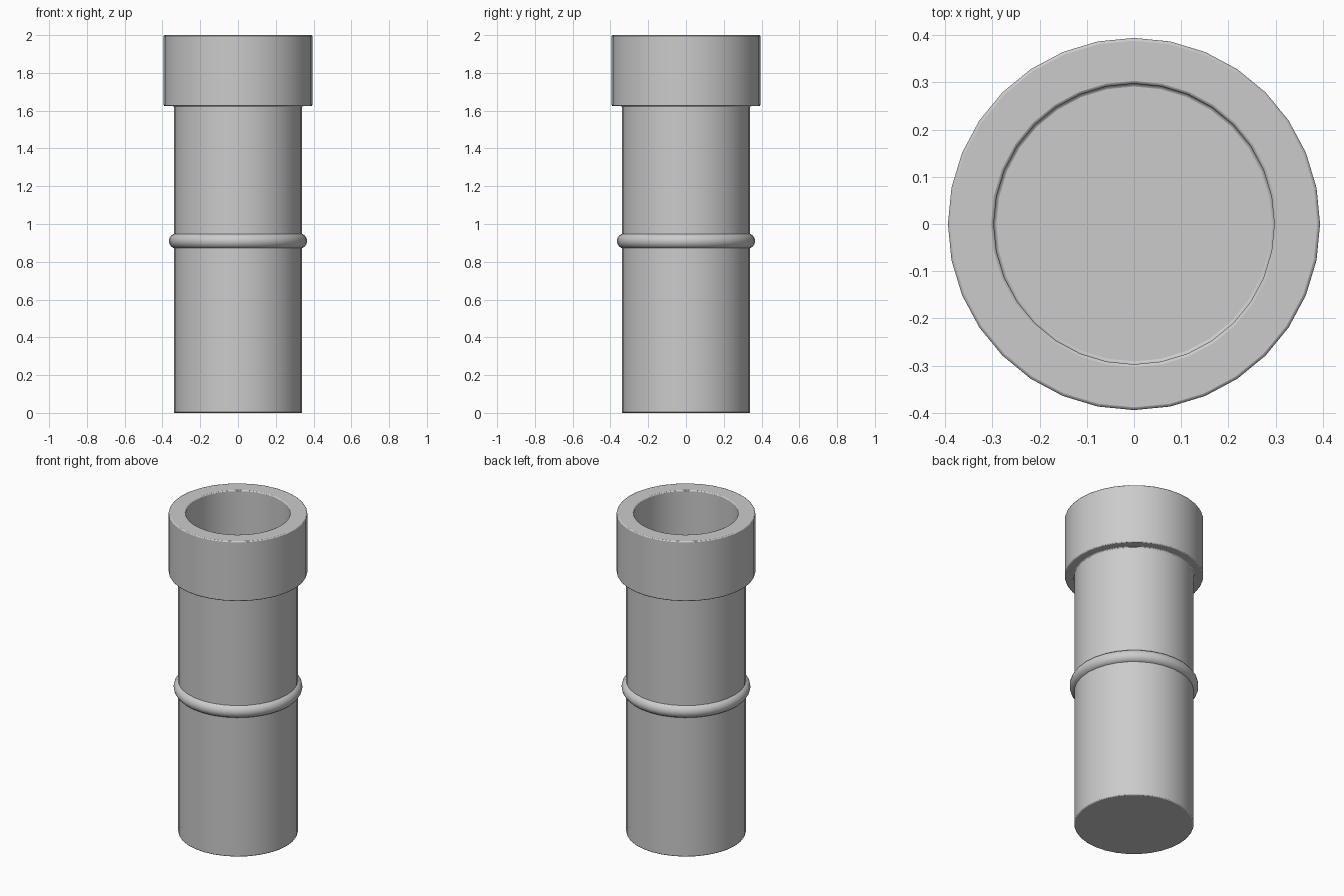
import bpy
import bmesh
import math

if "Cube" in bpy.data.objects:
    bpy.data.objects.remove(bpy.data.objects["Cube"])

SIDES = 32


def lathe(name, profile):
    """Spin an (r, z) profile round the z axis; points with r = 0 become poles."""
    bm = bmesh.new()
    verts = [bm.verts.new((r, 0, z)) for r, z in profile]
    edges = [bm.edges.new(pair) for pair in zip(verts, verts[1:])]
    bmesh.ops.spin(bm, geom=verts + edges, cent=(0, 0, 0), axis=(0, 0, 1),
                   angle=math.tau, steps=SIDES, use_duplicate=False)
    bmesh.ops.remove_doubles(bm, verts=bm.verts, dist=0.0005)
    bmesh.ops.recalc_face_normals(bm, faces=bm.faces)
    mesh = bpy.data.meshes.new(name)
    bm.to_mesh(mesh)
    bm.free()
    obj = bpy.data.objects.new(name, mesh)
    bpy.context.collection.objects.link(obj)
    return obj


def smooth(obj):
    bpy.ops.object.select_all(action='DESELECT')
    obj.select_set(True)
    bpy.context.view_layer.objects.active = obj
    bpy.ops.object.shade_smooth_by_angle(angle=math.radians(35))


# Closed-bottom tube with a thick collar and a deep bore
tube = lathe("collared_tube", [
    (0, 0), (0.34, 0), (0.34, 1.625),
    (0.394, 1.625), (0.394, 2.0),
    (0.297, 2.0), (0.297, 0.04), (0, 0.04),
])
bevel = tube.modifiers.new("edge_bevel", 'BEVEL')
bevel.width = 0.006
bevel.segments = 2
bevel.limit_method = 'ANGLE'
bevel.angle_limit = math.radians(50)
smooth(tube)

# Rounded bead round the middle of the tube
bpy.ops.mesh.primitive_torus_add(major_segments=SIDES, minor_segments=16,
                                 major_radius=0.325, minor_radius=0.041,
                                 location=(0, 0, 0.91))
bead = bpy.context.object
bead.name = "bead_ring"
# Keep only the part outside the tube wall
bm = bmesh.new()
bm.from_mesh(bead.data)
hidden = [f for f in bm.faces
          if all(math.hypot(v.co.x, v.co.y) < 0.33 for v in f.verts)]
bmesh.ops.delete(bm, geom=hidden, context='FACES')
bm.to_mesh(bead.data)
bm.free()
smooth(bead)
